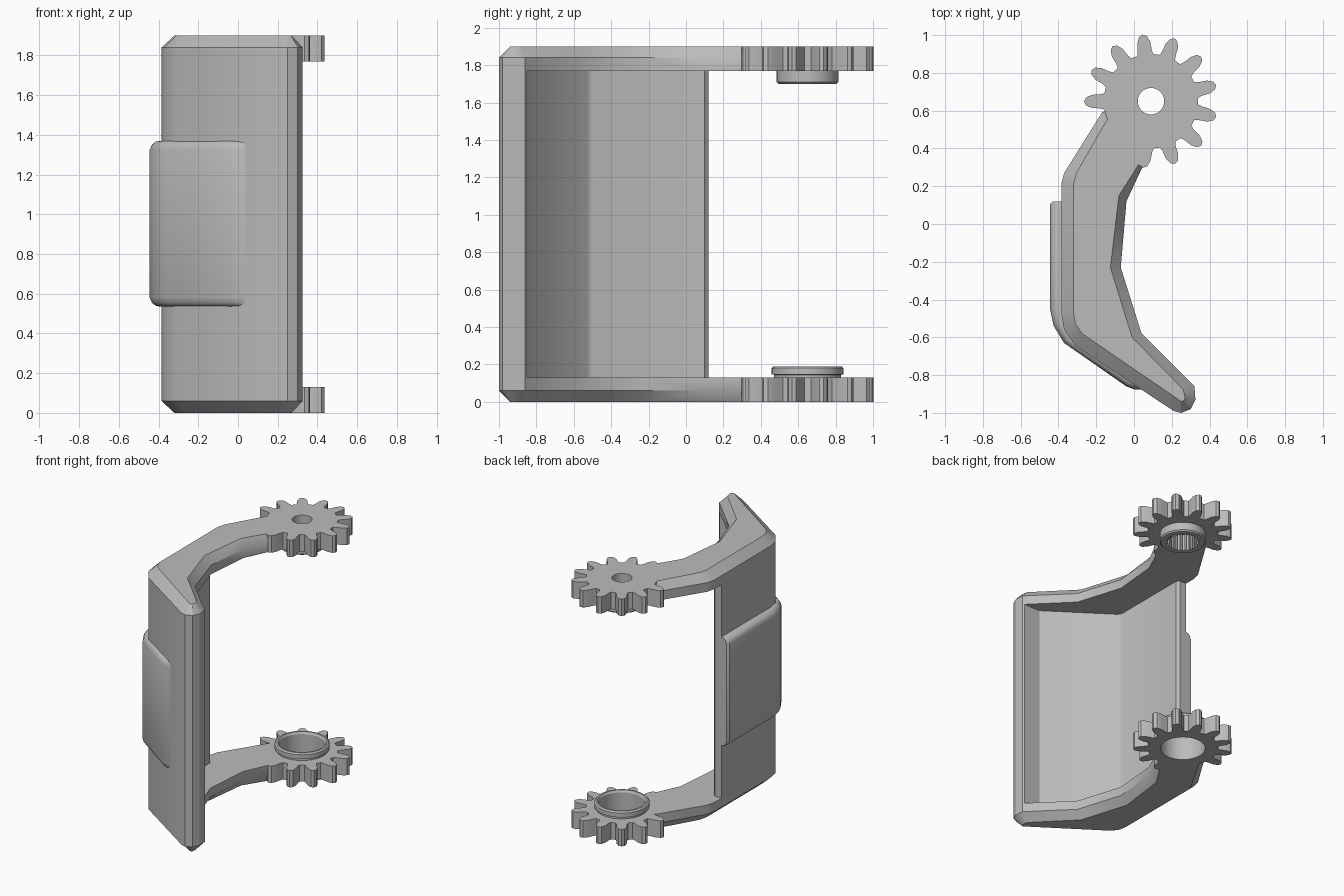
import bpy, bmesh
from math import sin, cos, tau, radians

if "Cube" in bpy.data.objects:
    bpy.data.objects.remove(bpy.data.objects["Cube"], do_unlink=True)

grey = bpy.data.materials.new("plain grey")
grey.use_nodes = True
grey.diffuse_color = (0.5, 0.5, 0.5, 1)
grey.node_tree.nodes["Principled BSDF"].inputs["Base Color"].default_value = grey.diffuse_color

HEIGHT, ARM = 1.9, 0.13
HUB = (0.09, 0.65)


def loft(name, layers):
    """Closed solid through stacked outlines, given as (z, points)."""
    bm = bmesh.new()
    rings = [[bm.verts.new((x, y, z)) for x, y in pts] for z, pts in layers]
    bm.faces.new(rings[0])
    bm.faces.new(rings[-1])
    n = len(rings[0])
    for low, high in zip(rings, rings[1:]):
        for i in range(n):
            j = (i + 1) % n
            bm.faces.new((low[i], low[j], high[j], high[i]))
    bmesh.ops.recalc_face_normals(bm, faces=bm.faces)
    mesh = bpy.data.meshes.new(name)
    bm.to_mesh(mesh)
    bm.free()
    mesh.materials.append(grey)
    obj = bpy.data.objects.new(name, mesh)
    bpy.context.collection.objects.link(obj)
    return obj


def prism(name, pts, z0, z1):
    return loft(name, [(z0, pts), (z1, pts)])


def cut(obj, cutter):
    """Subtract the cutter, bake the result and drop the cutter."""
    mod = obj.modifiers.new("cut", "BOOLEAN")
    mod.operation, mod.solver, mod.object = "DIFFERENCE", "EXACT", cutter
    graph = bpy.context.evaluated_depsgraph_get()
    baked = bpy.data.meshes.new_from_object(obj.evaluated_get(graph))
    obj.modifiers.clear()
    obj.data = baked
    bpy.data.objects.remove(cutter, do_unlink=True)


def mix(a, b, t):
    return [(p[0] + (q[0] - p[0]) * t, p[1] + (q[1] - p[1]) * t) for p, q in zip(a, b)]


def polar(pairs):
    return [(HUB[0] + r * cos(a), HUB[1] + r * sin(a)) for a, r in pairs]


def circle(r, n=48):
    return polar([(tau * i / n, r) for i in range(n)])


# Bent bracket: full outline, and the smaller outline of its chamfered ends
outer = [(-0.13, 0.61), (-0.17, 0.59), (-0.37, 0.27), (-0.385, 0.21), (-0.385, -0.47),
         (-0.37, -0.56), (-0.31, -0.645), (0.21, -0.99), (0.25, -1.0), (0.3, -0.98),
         (0.325, -0.93), (0.32, -0.86), (0.04, -0.58), (-0.07, -0.23), (-0.04, 0.12),
         (0.1, 0.42), (-0.05, 0.48)]
inner = [(-0.1, 0.61), (-0.115, 0.6), (-0.305, 0.27), (-0.32, 0.21), (-0.32, -0.47),
         (-0.31, -0.53), (-0.275, -0.58), (0.2, -0.905), (0.25, -0.94), (0.265, -0.935),
         (0.27, -0.92), (0.26, -0.875), (-0.01, -0.6), (-0.125, -0.23), (-0.08, 0.15),
         (0.11, 0.45), (-0.05, 0.49)]
bracket = loft("bracket", [(0, inner), (0.06, outer), (HEIGHT - 0.06, outer), (HEIGHT, inner)])
pocket = [(-1, 0.12), (-0.33, 0.12), (-0.31, 0.1), (-0.31, -0.5), (-0.295, -0.53),
          (0.17, -0.85), (1, -0.85), (1, 1), (-1, 1)]
cut(bracket, prism("pocket", pocket, ARM, HEIGHT - ARM))

# Raised pad wrapped round the outside of the wall, with rounded rims
pad_full = [(-0.43, 0.12), (-0.445, 0.105), (-0.445, -0.45), (-0.425, -0.54), (-0.37, -0.63),
            (-0.04, -0.86), (0.0, -0.875), (0.05, -0.876), (0.02, -0.83), (-0.33, -0.58),
            (-0.35, -0.5), (-0.35, 0.12)]
pad_rim = [(-0.39, 0.12), (-0.395, 0.105), (-0.395, -0.45), (-0.38, -0.53), (-0.34, -0.61),
           (-0.03, -0.825), (0.0, -0.84), (0.04, -0.865), (0.02, -0.83), (-0.33, -0.58),
           (-0.35, -0.5), (-0.35, 0.12)]
rounding = [(0, 1), (0.005, 0.6), (0.018, 0.25), (0.045, 0)]
low = [(0.535 + d, mix(pad_full, pad_rim, t)) for d, t in rounding]
high = [(1.37 - d, mix(pad_full, pad_rim, t)) for d, t in reversed(rounding)]
pad = loft("outer_pad", low + high)

# Gear outline: thirteen rounded teeth, one left out where the arm joins
TEETH = 13
tooth = [(-10, 0.25), (-8, 0.27), (-6.3, 0.315), (-3.5, 0.345), (0, 0.355),
         (3.5, 0.345), (6.3, 0.315), (8, 0.27), (10, 0.25)]
gear_pairs = []
for k in range(TEETH):
    middle = radians(14) + tau * k / TEETH
    for offset, r in tooth:
        gear_pairs.append((middle + radians(offset), min(r, 0.25) if k == 7 else r))
gear_shape = polar(gear_pairs)

lower_gear = prism("lower_gear", gear_shape, 0, ARM)
cut(lower_gear, prism("bore", circle(0.16), -0.1, 0.3))
upper_gear = prism("upper_gear", gear_shape, HEIGHT - ARM, HEIGHT)
cut(upper_gear, prism("bore", circle(0.07), 1.6, 2))

# Lower collar with a slight lip and a chamfered mouth
lower_collar = loft("lower_collar", [(0.1, circle(0.18)), (0.145, circle(0.18)),
                                     (0.146, circle(0.192)), (0.18, circle(0.192)),
                                     (0.19, circle(0.182))])
cut(lower_collar, loft("bore", [(0, circle(0.16)), (0.175, circle(0.16)), (0.2, circle(0.175))]))

# Upper collar with a splined socket running up into the gear
SPLINES = 24
ribs = []
for k in range(SPLINES):
    for step, r in ((0, 0.12), (0.45, 0.12), (0.55, 0.108), (0.9, 0.108)):
        ribs.append((tau * (k + step) / SPLINES, r))
upper_collar = loft("upper_collar", [(1.7, circle(0.155)), (1.71, circle(0.165)),
                                     (1.78, circle(0.165))])
for part in (upper_collar, upper_gear):
    cut(part, prism("socket", polar(ribs), 1.6, 1.83))

# Smooth the rounded surfaces and keep the edges crisp
bpy.ops.object.select_all(action="DESELECT")
for part in (bracket, pad, lower_gear, upper_gear, lower_collar, upper_collar):
    part.select_set(True)
    bpy.context.view_layer.objects.active = part
bpy.ops.object.shade_smooth_by_angle(angle=radians(30))
